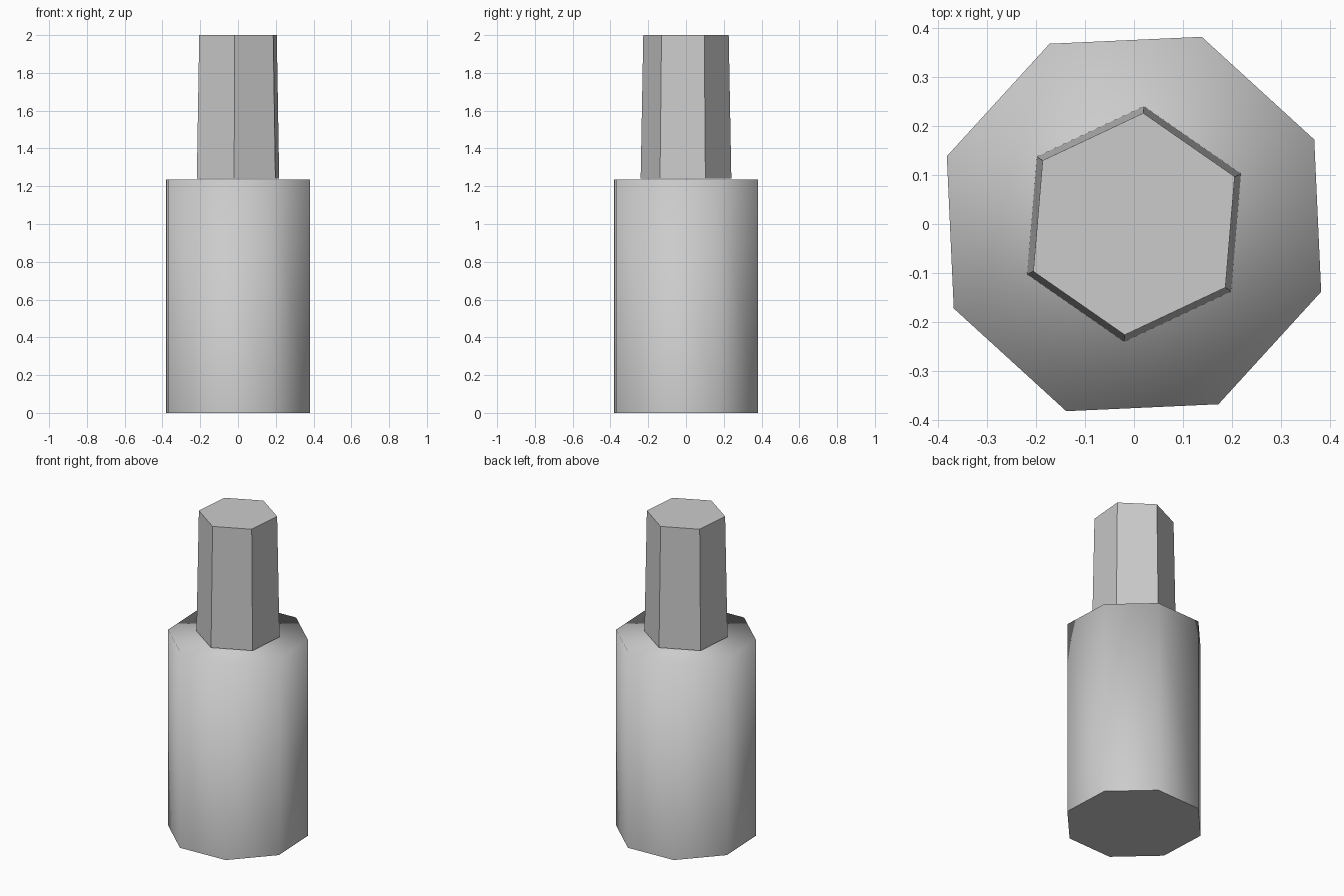
import bpy
import bmesh
from math import radians
from mathutils import Matrix

cube = bpy.data.objects.get("Cube")
if cube:
    bpy.data.objects.remove(cube, do_unlink=True)

# Single grey material
grey = bpy.data.materials.new("light_grey")
grey.use_nodes = True
colour = (0.6, 0.6, 0.6, 1.0)
grey.diffuse_color = colour
grey.node_tree.nodes["Principled BSDF"].inputs["Base Color"].default_value = colour


def prism(name, sides, r_bottom, r_top, z_bottom, z_top, first_angle, smooth):
    """Closed, optionally tapered prism with its first corner at first_angle."""
    bm = bmesh.new()
    bmesh.ops.create_cone(bm, cap_ends=True, segments=sides, radius1=r_bottom,
                          radius2=r_top, depth=z_top - z_bottom)
    # Cone corners start on an axis, so one rotation sets the corner angle
    bmesh.ops.rotate(bm, verts=bm.verts, matrix=Matrix.Rotation(radians(first_angle), 3, "Z"))
    bmesh.ops.translate(bm, verts=bm.verts, vec=(0, 0, (z_bottom + z_top) / 2))
    bmesh.ops.recalc_face_normals(bm, faces=bm.faces)
    for face in bm.faces:
        face.smooth = smooth
        # The underside stays crisp and flat
        if face.normal.z < -0.9:
            face.smooth = False
            for edge in face.edges:
                edge.smooth = False
    mesh = bpy.data.meshes.new(name)
    bm.to_mesh(mesh)
    bm.free()
    mesh.materials.append(grey)
    obj = bpy.data.objects.new(name, mesh)
    bpy.context.collection.objects.link(obj)
    return obj


# Wide eight-sided body, softly shaded
prism("body", 8, 0.406, 0.406, 0, 1.235, 25.1, True)
# Narrow six-sided peg, slightly tapered and faceted
prism("peg", 6, 0.241, 0.227, 1.24, 2.0, -4.8, False)
